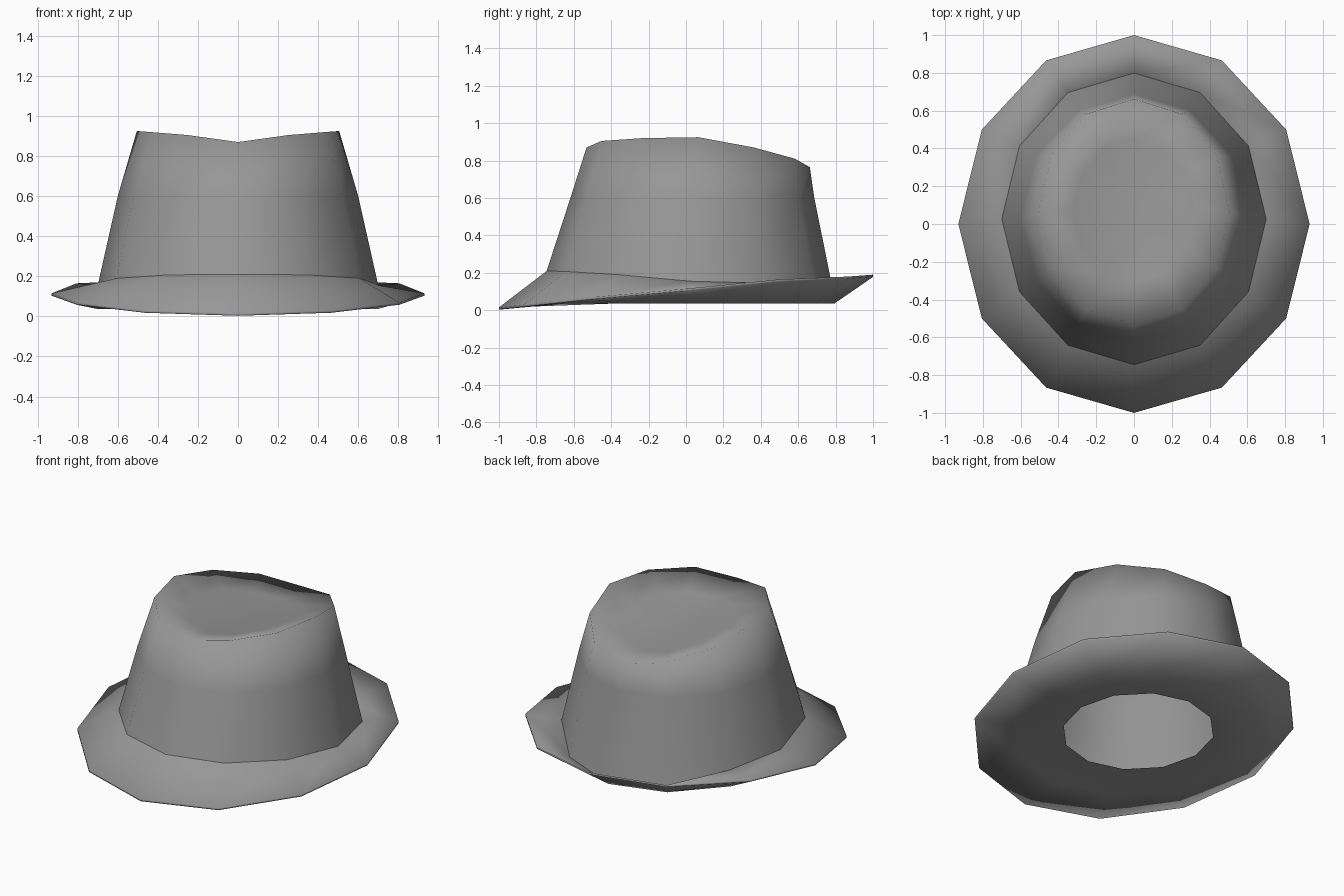
import bpy
import math

if "Cube" in bpy.data.objects:
    bpy.data.objects.remove(bpy.data.objects["Cube"])

N = 12  # sides around the hat

felt = bpy.data.materials.new("grey felt")
felt.diffuse_color = (0.31, 0.31, 0.31, 1)
felt.use_nodes = True
felt.node_tree.nodes["Principled BSDF"].inputs["Base Color"].default_value = felt.diffuse_color


def ring(rx, ry, cy, heights):
    """Elliptical ring; heights run from the front round to the back, mirrored on x."""
    if not isinstance(heights, (list, tuple)):
        heights = [heights] * (N // 2 + 1)
    pts = []
    for i in range(N):
        a = 2 * math.pi * i / N
        pts.append((rx * math.sin(a), cy - ry * math.cos(a), heights[min(i, N - i)]))
    return pts


def loft(name, rings, tip=None):
    """Skin a stack of rings with soft shading, optionally closing the last one to a point."""
    verts = [p for r in rings for p in r]
    faces = []
    for k in range(len(rings) - 1):
        for i in range(N):
            j = (i + 1) % N
            faces.append((k * N + i, k * N + j, (k + 1) * N + j, (k + 1) * N + i))
    if tip:
        last = (len(rings) - 1) * N
        verts.append(tip)
        faces += [(last + i, last + (i + 1) % N, len(verts) - 1) for i in range(N)]
    mesh = bpy.data.meshes.new(name)
    mesh.from_pydata(verts, [], faces)
    mesh.materials.append(felt)
    mesh.shade_smooth()
    obj = bpy.data.objects.new(name, mesh)
    bpy.context.collection.objects.link(obj)
    return obj


# Seam where the crown meets the brim: high at the front, low at the back
seam = ring(0.70, 0.772, 0.027, [0.21, 0.207, 0.19, 0.155, 0.145, 0.08, 0.042])

# Crown: tapered wall, sloping rim and a shallow dent in the top
loft("crown", [
    seam,
    ring(0.60, 0.652, 0.034, 0.6),
    ring(0.505, 0.597, 0.065, [0.87, 0.905, 0.92, 0.925, 0.87, 0.81, 0.765]),
    ring(0.32, 0.38, 0.07, [0.83, 0.845, 0.86, 0.855, 0.825, 0.785, 0.765]),
], tip=(0, 0.07, 0.81))

# Brim: flat underside round the head opening, thin outer edge, then up to the seam
edge = [0.015, 0.03, 0.07, 0.115, 0.165, 0.18, 0.19]
loft("brim", [
    ring(0.44, 0.46, 0.04, 0.04),
    ring(0.70, 0.765, 0.03, 0.037),
    ring(0.93, 1.0, 0.0, [z - 0.012 for z in edge]),
    ring(0.93, 1.0, 0.0, edge),
    seam,
])
